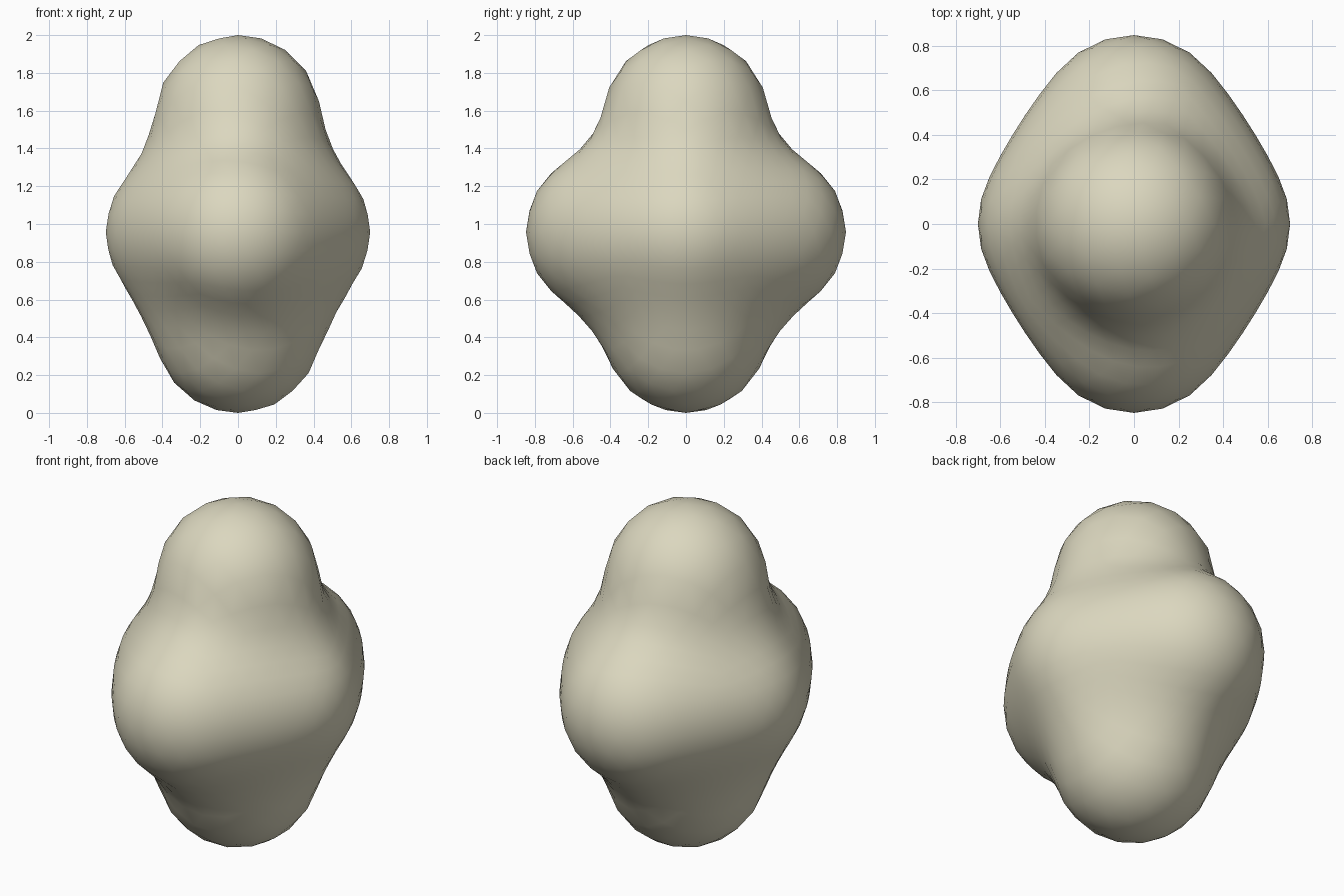
import bpy, bmesh
from mathutils import Vector

if "Cube" in bpy.data.objects:
    bpy.data.objects.remove(bpy.data.objects["Cube"])

# Six equal soft blobs melted into one body
TIP = 0.437                      # visible radius of a single blob
REACH2 = 0.55                    # squared reach of each blob's influence
LEVEL = (1 - TIP ** 2 / REACH2) ** 3
MID_Z = 0.957
blobs = [Vector((0, 0, 2 - TIP)), Vector((0, 0, TIP))]
for s in (-1, 1):
    blobs.append(Vector((s * (0.70 - TIP), 0, MID_Z)))
    blobs.append(Vector((0, s * (0.847 - TIP), MID_Z)))


def field(p):
    return sum(max(0.0, 1 - (p - b).length_squared / REACH2) ** 3 for b in blobs)


def surface_point(centre, direction):
    lo, hi = 0.2, 1.4
    for _ in range(30):
        mid = (lo + hi) / 2
        if field(centre + direction * mid) > LEVEL:
            lo = mid
        else:
            hi = mid
    return centre + direction * lo


# Blobby body: a sphere pushed out to the blended surface
bm = bmesh.new()
bmesh.ops.create_icosphere(bm, subdivisions=4, radius=1)
centre = Vector((0, 0, MID_Z))
for v in bm.verts:
    v.co = surface_point(centre, v.co.normalized())
for f in bm.faces:
    f.smooth = True
bmesh.ops.recalc_face_normals(bm, faces=bm.faces)
mesh = bpy.data.meshes.new("blobby_body")
bm.to_mesh(mesh)
bm.free()
body = bpy.data.objects.new("blobby_body", mesh)
bpy.context.collection.objects.link(body)

# Pale cream clay colour
mat = bpy.data.materials.new("cream")
mat.diffuse_color = (0.71, 0.68, 0.52, 1)
mat.use_nodes = True
mat.node_tree.nodes["Principled BSDF"].inputs["Base Color"].default_value = mat.diffuse_color
mesh.materials.append(mat)
